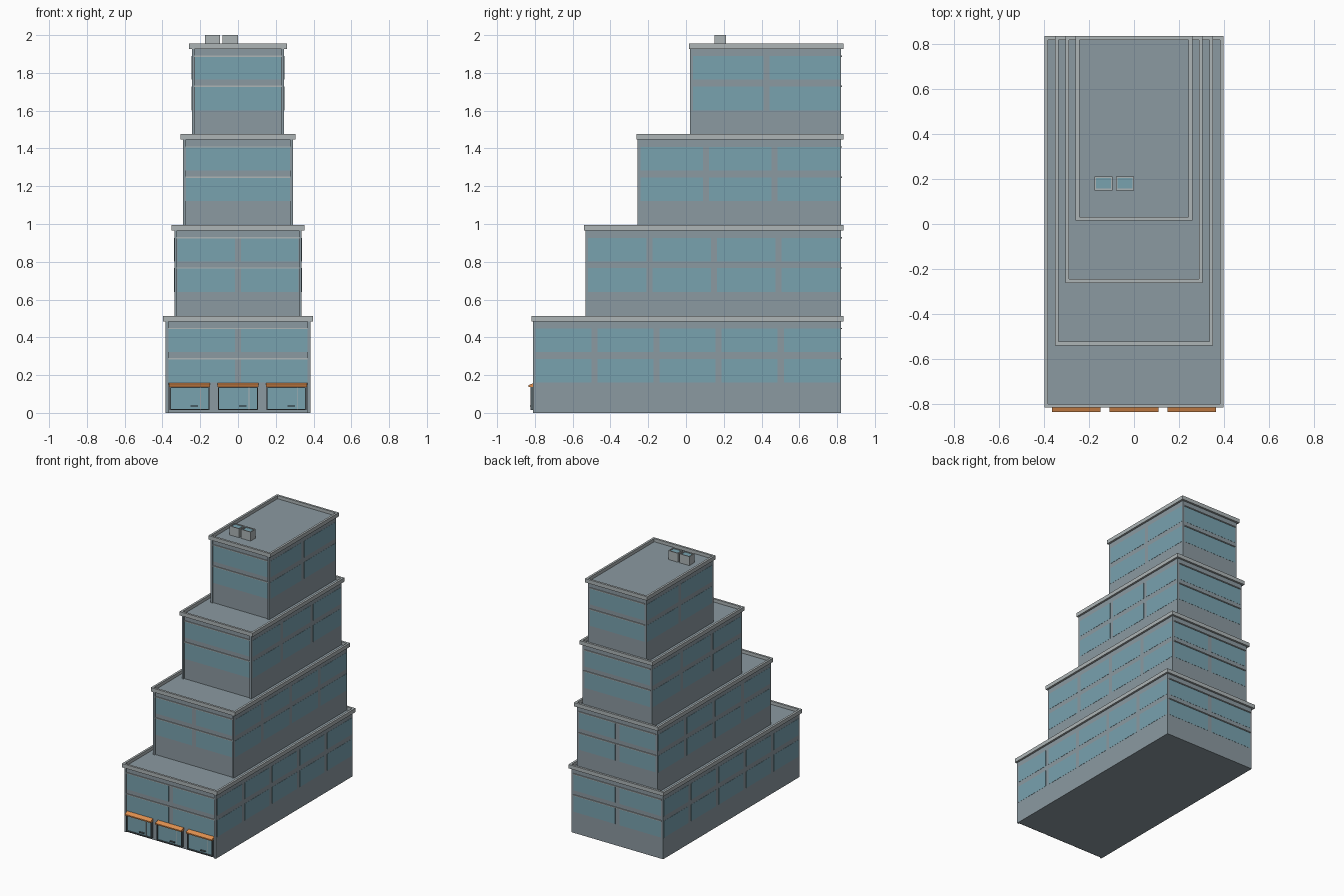
import bpy
import bmesh

if "Cube" in bpy.data.objects:
    bpy.data.objects.remove(bpy.data.objects["Cube"])


def material(name, rgb):
    m = bpy.data.materials.new(name)
    m.diffuse_color = (*rgb, 1)
    m.use_nodes = True
    m.node_tree.nodes["Principled BSDF"].inputs["Base Color"].default_value = m.diffuse_color
    return m


WALL = material("wall_grey", (0.26, 0.32, 0.355))
TRIM = material("pale_trim", (0.42, 0.46, 0.47))
GLASS = material("blue_glass", (0.19, 0.36, 0.43))
DARK = material("dark_frame", (0.09, 0.12, 0.13))
ORANGE = material("awning_orange", (0.75, 0.28, 0.08))


def finish(name, bm, mat):
    bmesh.ops.recalc_face_normals(bm, faces=bm.faces)
    me = bpy.data.meshes.new(name)
    bm.to_mesh(me)
    bm.free()
    me.materials.append(mat)
    ob = bpy.data.objects.new(name, me)
    bpy.context.collection.objects.link(ob)
    return ob


def prism(bm, profile, x0, x1):
    """Extrude a closed (y, z) profile along x."""
    f = bm.faces.new([bm.verts.new((x0, y, z)) for y, z in profile])
    r = bmesh.ops.extrude_face_region(bm, geom=[f])
    for v in r["geom"]:
        if isinstance(v, bmesh.types.BMVert):
            v.co.x = x1


def boxes(name, items, mat):
    """One object from several (x0, x1, y0, y1, z0, z1) boxes."""
    bm = bmesh.new()
    for x0, x1, y0, y1, z0, z1 in items:
        prism(bm, [(y0, z0), (y1, z0), (y1, z1), (y0, z1)], x0, x1)
    return finish(name, bm, mat)


def ring(name, outer, inner, z0, z1, mat):
    """Rectangular rim; outer and inner are (x0, x1, y0, y1)."""
    bm = bmesh.new()
    loops = []
    for (x0, x1, y0, y1), z in ((outer, z0), (outer, z1), (inner, z1), (inner, z0)):
        loops.append([bm.verts.new((x, y, z)) for x, y in
                      ((x0, y0), (x1, y0), (x1, y1), (x0, y1))])
    for a, b in zip(loops, loops[1:] + loops[:1]):
        for i in range(4):
            j = (i + 1) % 4
            bm.faces.new((a[i], a[j], b[j], b[i]))
    return finish(name, bm, mat)


def spans(a, b, n, edge, gap):
    """Split a..b into n panes separated by gap."""
    w = (b - a - 2 * edge - gap * (n - 1)) / n
    return [(a + edge + i * (w + gap), a + edge + i * (w + gap) + w) for i in range(n)]


PITCH, BACK, E = 0.4807, 0.82, 0.0012

# Four stepped tiers sharing the same back wall
for k in range(4):
    t = f"tier_{k + 1}"
    hw = 0.383 - 0.0463 * k
    front = -0.802 + 0.2777 * k
    lift = PITCH * k
    roof = 0.490 + lift
    base = 0 if k == 0 else roof - PITCH

    boxes(t + "_body", [(-hw, hw, front, BACK, base, roof)], WALL)
    boxes(t + "_front_pilasters",
          [(min(s * hw, s * (hw - 0.014)), max(s * hw, s * (hw - 0.014)),
            front - 0.009, front, base, roof) for s in (-1, 1)], WALL)
    ring(t + "_parapet", (-hw - 0.015, hw + 0.015, front - 0.015, BACK + 0.015),
         (-hw + 0.001, hw - 0.001, front + 0.001, BACK - 0.001),
         0.485 + lift, 0.514 + lift, TRIM)

    # Two rows of glazing on every side
    panes, ledges = [], []
    for z0, z1 in ((0.16, 0.286), (0.322, 0.446)):
        z0, z1 = z0 + lift, z1 + lift
        for y0, y1 in spans(front, BACK, 5 - k, 0.006, 0.032):
            panes.append((hw - E, hw + E, y0, y1, z0, z1))
            panes.append((-hw - E, -hw + E, y0, y1, z0, z1))
        for x0, x1 in spans(-hw, hw, 2 if k < 2 else 1, 0.016, 0.034):
            panes.append((x0, x1, front - E, front + E, z0, z1))
            panes.append((x0, x1, BACK - E, BACK + E, z0, z1))
        # Slim sun-shade ledges on front and back
        for y0, y1 in ((front - 0.006, front), (BACK, BACK + 0.007)):
            ledges.append((-hw + 0.014, hw - 0.014, y0, y1, z1 - 0.003, z1 + 0.004))
    boxes(t + "_windows", panes, GLASS)
    boxes(t + "_ledges", ledges, TRIM)

# Three shop fronts with frames, glass, handle and awning
for i, cx in enumerate((-0.256, 0, 0.256)):
    s = f"shop_{i + 1}"
    a, b, z0, z1, w = cx - 0.106, cx + 0.106, 0.014, 0.138, 0.006
    yf, yb = -0.822, -0.802
    boxes(s + "_frame", [(a, a + w, yf, yb, z0, z1), (b - w, b, yf, yb, z0, z1),
                         (a + w, b - w, yf, yb, z0, z0 + w),
                         (a + w, b - w, yf, yb, z1 - w, z1)], DARK)
    boxes(s + "_glass", [(a + w, b - w, -0.814, yb, z0 + w, z1 - w)], GLASS)
    boxes(s + "_mullion", [(cx + 0.056, cx + 0.060, -0.817, -0.814, z0 + w, z1 - w)], TRIM)
    boxes(s + "_handle", [(cx + 0.005, cx + 0.045, -0.826, -0.814, 0.034, 0.039)], DARK)
    bm = bmesh.new()
    prism(bm, [(-0.802, 0.138), (-0.835, 0.138), (-0.835, 0.147), (-0.802, 0.159)],
          a - 0.002, b + 0.002)
    finish(s + "_awning", bm, ORANGE)

# Two rooftop units with recessed tops
top = 0.490 + 3 * PITCH
for i, x0 in enumerate((-0.176, -0.081)):
    x1, y0, y1, r = x0 + 0.081, 0.150, 0.212, 0.007
    n = f"roof_unit_{i + 1}"
    ring(n + "_casing", (x0, x1, y0, y1), (x0 + r, x1 - r, y0 + r, y1 - r), top, 2.0, TRIM)
    boxes(n + "_vent", [(x0 + r, x1 - r, y0 + r, y1 - r, top, 1.994)], GLASS)
